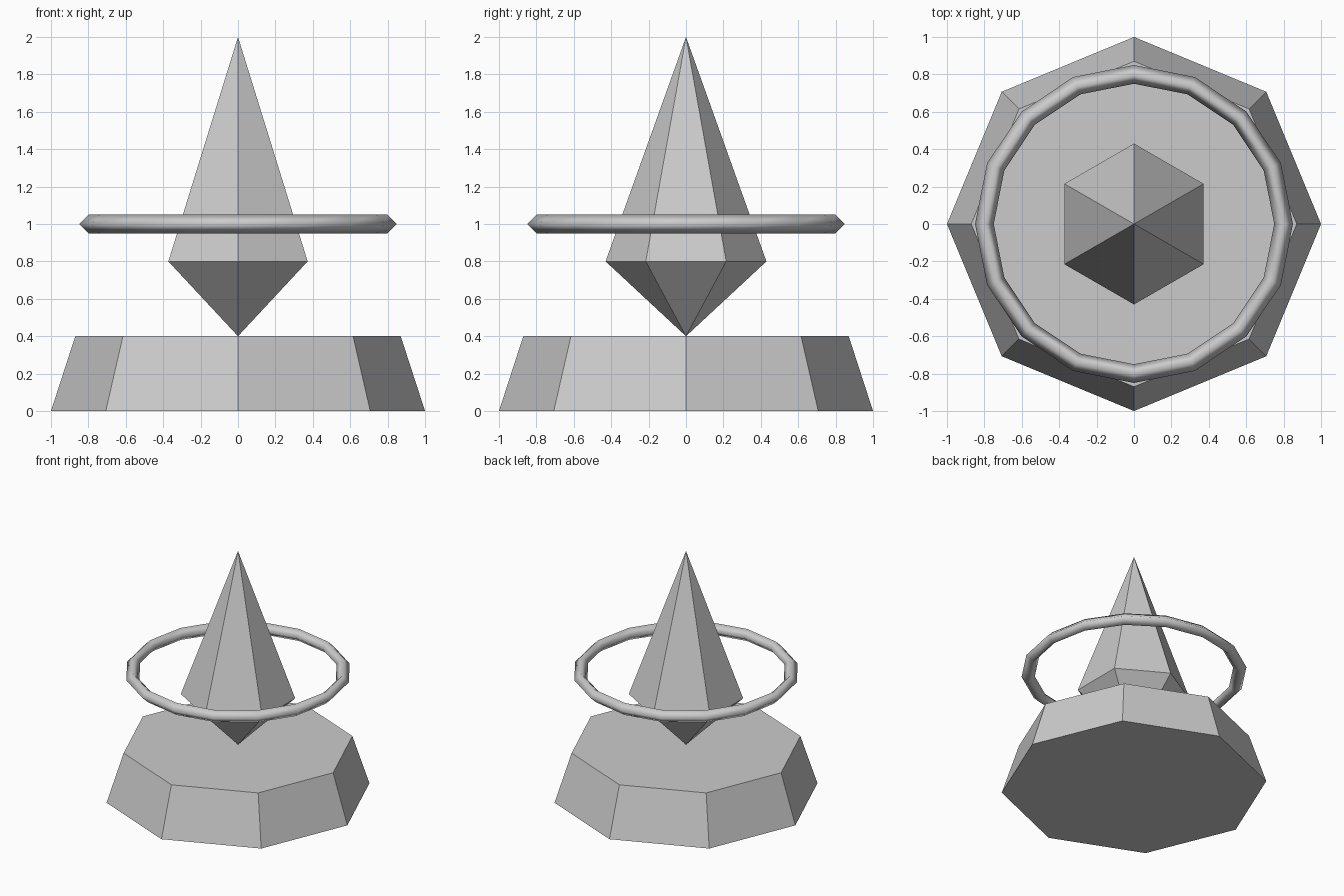
import bpy
import math
from mathutils import Matrix

cube = bpy.data.objects.get("Cube")
if cube:
    bpy.data.objects.remove(cube, do_unlink=True)

stone = bpy.data.materials.new("light_grey")
stone.use_nodes = True
GREY = (0.6, 0.6, 0.6, 1.0)
stone.diffuse_color = GREY
stone.node_tree.nodes["Principled BSDF"].inputs["Base Color"].default_value = GREY


def finish(name):
    """Name the active object and give it the grey material."""
    obj = bpy.context.object
    obj.name = name
    obj.data.name = name
    obj.data.materials.append(stone)
    return obj


def frustum(name, sides, r_low, r_high, z_low, z_high, cap="NGON"):
    """Flat-sided cone or frustum with a corner on the y axis."""
    bpy.ops.mesh.primitive_cone_add(
        vertices=sides, radius1=r_low, radius2=r_high, depth=z_high - z_low,
        end_fill_type=cap, location=(0, 0, (z_low + z_high) / 2))
    return finish(name)


# Eight-sided tapered pedestal
frustum("pedestal", 8, 1.0, 0.87, 0.0, 0.4)

# Six-sided floating crystal: tall upper spire and short lower point
spire = frustum("crystal", 6, 0.43, 0.0, 0.8, 2.0, "NOTHING")
point = frustum("crystal_point", 6, 0.0, 0.43, 0.4, 0.8, "NOTHING")
point.select_set(True)
spire.select_set(True)
bpy.context.view_layer.objects.active = spire
bpy.ops.object.join()
bpy.ops.object.mode_set(mode="EDIT")
bpy.ops.mesh.select_all(action="SELECT")
bpy.ops.mesh.remove_doubles(threshold=0.001)
bpy.ops.object.mode_set(mode="OBJECT")

# Floating ring around the crystal
bpy.ops.mesh.primitive_torus_add(
    major_segments=16, minor_segments=4, major_radius=0.8, minor_radius=0.05,
    location=(0, 0, 1.0))
finish("ring")
bpy.ops.object.shade_smooth()
